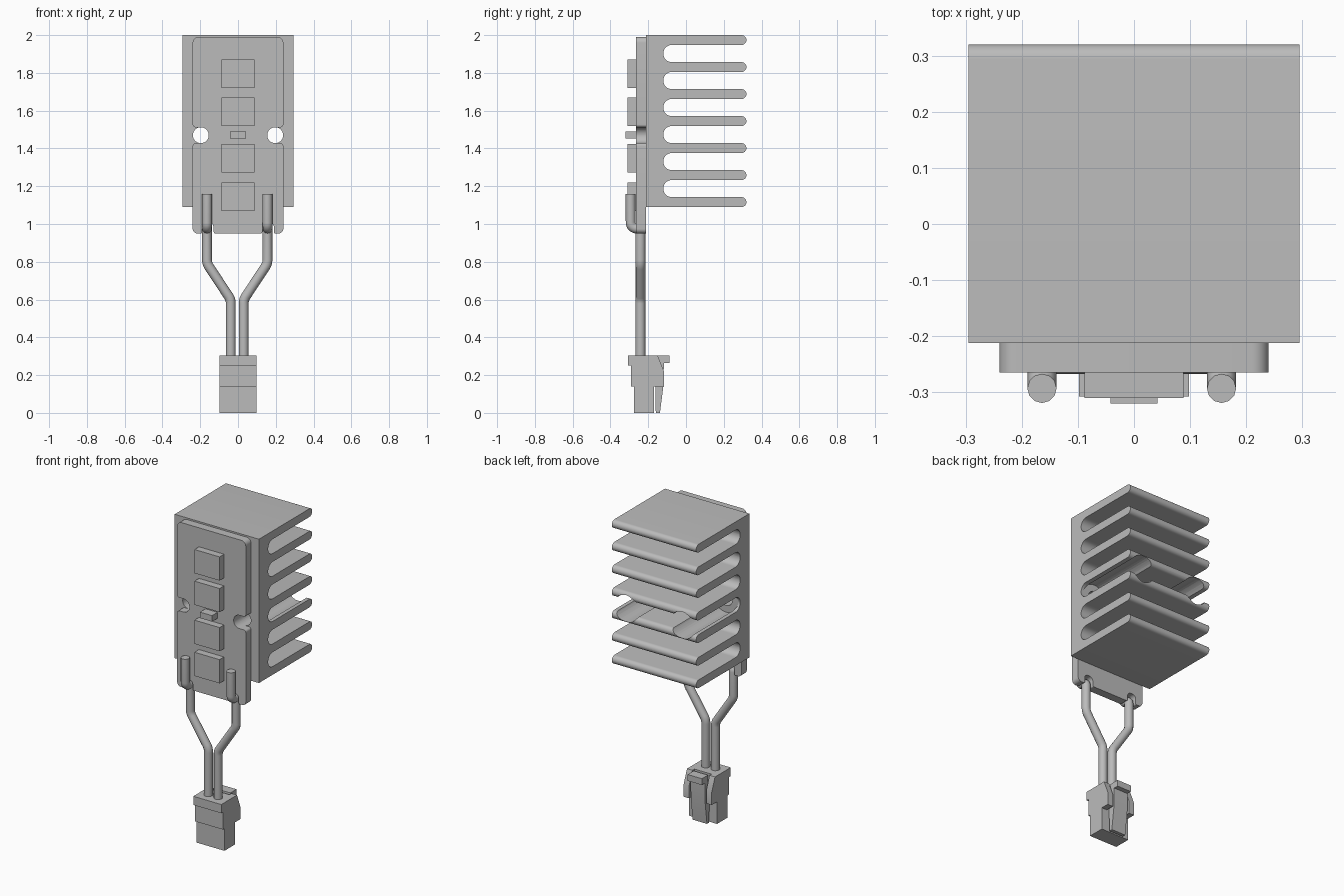
import bpy, bmesh, math
from mathutils import Vector

if "Cube" in bpy.data.objects:
    bpy.data.objects.remove(bpy.data.objects["Cube"], do_unlink=True)

grey = bpy.data.materials.new("plain_grey")
grey.use_nodes = True
GREY = (0.5, 0.5, 0.5, 1)
grey.diffuse_color = GREY
grey.node_tree.nodes["Principled BSDF"].inputs["Base Color"].default_value = GREY


def fillet(corners, closed=True, steps=8):
    """Round each (point, radius) corner of a path with an arc."""
    pts, n = [], len(corners)
    for i, (p, r) in enumerate(corners):
        p = Vector(p)
        if r == 0 or (not closed and i in (0, n - 1)):
            pts.append(p)
            continue
        a = (Vector(corners[i - 1][0]) - p).normalized()
        b = (Vector(corners[(i + 1) % n][0]) - p).normalized()
        half = a.angle(b) / 2
        centre = p + (a + b).normalized() * (r / math.sin(half))
        start = p + a * (r / math.tan(half)) - centre
        end = p + b * (r / math.tan(half)) - centre
        sweep = start.angle(end)
        for k in range(steps + 1):
            t = k / steps
            pts.append(centre + (start * math.sin((1 - t) * sweep)
                                 + end * math.sin(t * sweep)) / math.sin(sweep))
    return pts


def finish(obj):
    obj.data.materials.clear()
    obj.data.materials.append(grey)
    bpy.ops.object.select_all(action='DESELECT')
    obj.select_set(True)
    bpy.context.view_layer.objects.active = obj
    bpy.ops.object.shade_smooth_by_angle(angle=math.radians(35))
    return obj


def extrude(name, pts, axis, lo, hi):
    """Extrude a closed outline along x (outline in y,z) or y (outline in x,z)."""
    def place(p, d):
        return (d, p[0], p[1]) if axis == 'x' else (p[0], d, p[1])
    bm = bmesh.new()
    face = bm.faces.new([bm.verts.new(place(p, lo)) for p in pts])
    ext = bmesh.ops.extrude_face_region(bm, geom=[face])
    moved = [v for v in ext["geom"] if isinstance(v, bmesh.types.BMVert)]
    bmesh.ops.translate(bm, verts=moved, vec=place((0, 0), hi - lo))
    bmesh.ops.remove_doubles(bm, verts=bm.verts, dist=1e-5)
    bmesh.ops.recalc_face_normals(bm, faces=bm.faces)
    mesh = bpy.data.meshes.new(name)
    bm.to_mesh(mesh)
    bm.free()
    obj = bpy.data.objects.new(name, mesh)
    bpy.context.collection.objects.link(obj)
    return finish(obj)


def box(name, x0, x1, y0, y1, z0, z1):
    return extrude(name, [(x0, z0), (x1, z0), (x1, z1), (x0, z1)], 'y', y0, y1)


def drill(obj, x, z, radius, y0, y1):
    """Cut a round hole along y."""
    bpy.ops.mesh.primitive_cylinder_add(vertices=40, radius=radius, depth=y1 - y0,
                                        location=(x, (y0 + y1) / 2, z),
                                        rotation=(math.pi / 2, 0, 0))
    cutter = bpy.context.object
    cutter.hide_render = True
    mod = obj.modifiers.new("hole", 'BOOLEAN')
    mod.operation, mod.solver, mod.object = 'DIFFERENCE', 'EXACT', cutter
    bpy.context.view_layer.objects.active = obj
    bpy.ops.object.modifier_apply(modifier=mod.name)
    bpy.data.objects.remove(cutter, do_unlink=True)


FRONT, ROOT, TIP = -0.212, -0.12, 0.32
BOTTOM, FINS, FIN, PITCH = 1.09, 7, 0.052, 0.143
HOLE_X, HOLE_Z, HOLE_R = 0.197, 1.47, 0.042

# Heat sink: comb profile with rounded fin tips and slot roots
comb = [((FRONT, 2.0), 0), ((FRONT, BOTTOM), 0)]
for i in range(FINS):
    z = BOTTOM + i * PITCH
    if i:
        comb.append(((ROOT, z), 0.045))
    comb += [((TIP, z), FIN * 0.499), ((TIP, z + FIN), FIN * 0.499)]
    if i < FINS - 1:
        comb.append(((ROOT, z + FIN), 0.045))
heat_sink = extrude("heat_sink", fillet(comb), 'x', -0.295, 0.295)
for side in (-1, 1):
    drill(heat_sink, side * HOLE_X, HOLE_Z, HOLE_R, -0.4, 0.0)   # screw hole
    drill(heat_sink, side * HOLE_X, HOLE_Z, 0.085, ROOT, 0.5)    # driver channel
finish(heat_sink)

# Circuit board: half outline with wire notch and screw slot, mirrored
inner = HOLE_X - HOLE_R
half = [((0.128, 0.95), 0.008), ((0.132, 1.01), 0.025), ((0.19, 1.01), 0.025),
        ((0.19, 0.95), 0.008), ((0.24, 0.95), 0.025),
        ((0.24, HOLE_Z - HOLE_R), 0.015), ((inner, HOLE_Z - HOLE_R), HOLE_R * 0.99),
        ((inner, HOLE_Z + HOLE_R), HOLE_R * 0.99), ((0.24, HOLE_Z + HOLE_R), 0.015),
        ((0.24, 1.99), 0.03)]
outline = half + [((-x, z), r) for (x, z), r in reversed(half)]
extrude("circuit_board", fillet(outline), 'y', -0.265, FRONT)

# Light chips and the small sensor between them
for i, z in enumerate((1.07, 1.273, 1.52, 1.72)):
    box(f"light_chip_{i + 1}", -0.088, 0.088, -0.31, -0.26, z, z + 0.15)
box("sensor_chip", -0.042, 0.042, -0.32, -0.26, 1.452, 1.49)

# Wires: from the board solder points, through the notches, into the plug
for side, label in ((-1, "right"), (1, "left")):
    wide, near = side * 0.16 - 0.004, side * 0.034 - 0.004
    path = fillet([((wide, -0.293, 1.16), 0), ((wide, -0.293, 0.976), 0.032),
                   ((wide, -0.241, 0.976), 0.018), ((wide, -0.241, 0.79), 0.07),
                   ((near, -0.241, 0.6), 0.07), ((near, -0.241, 0.26), 0)], closed=False)
    curve = bpy.data.curves.new(f"{label}_wire", 'CURVE')
    curve.dimensions = '3D'
    curve.bevel_depth, curve.bevel_resolution = 0.026, 4
    curve.use_fill_caps = True
    spline = curve.splines.new('POLY')
    spline.points.add(len(path) - 1)
    for point, co in zip(spline.points, path):
        point.co = (*co, 1)
    wire = bpy.data.objects.new(f"{label}_wire", curve)
    bpy.context.collection.objects.link(wire)
    bpy.ops.object.select_all(action='DESELECT')
    wire.select_set(True)
    bpy.context.view_layer.objects.active = wire
    bpy.ops.object.convert(target='MESH')
    finish(bpy.context.object)

# Plug: stepped body, two side cheeks and a latch between them
W = 0.098
extrude("plug_body", [(-0.275, 0), (-0.17, 0), (-0.17, 0.305), (-0.307, 0.305),
                      (-0.307, 0.25), (-0.29, 0.25), (-0.29, 0.14), (-0.275, 0.14)],
        'x', -W, W)
cheek = [(-0.18, 0.14), (-0.117, 0.14), (-0.117, 0.22), (-0.15, 0.305), (-0.18, 0.305)]
extrude("right_plug_cheek", cheek, 'x', -W, -0.06)
extrude("left_plug_cheek", cheek, 'x', 0.06, W)
extrude("plug_latch", [(-0.16, 0), (-0.138, 0), (-0.12, 0.14), (-0.117, 0.265),
                       (-0.087, 0.265), (-0.087, 0.305), (-0.148, 0.305),
                       (-0.155, 0.2), (-0.162, 0.14)], 'x', -0.05, 0.05)
box("latch_hinge", -0.05, 0.05, -0.172, -0.14, 0.15, 0.19)
